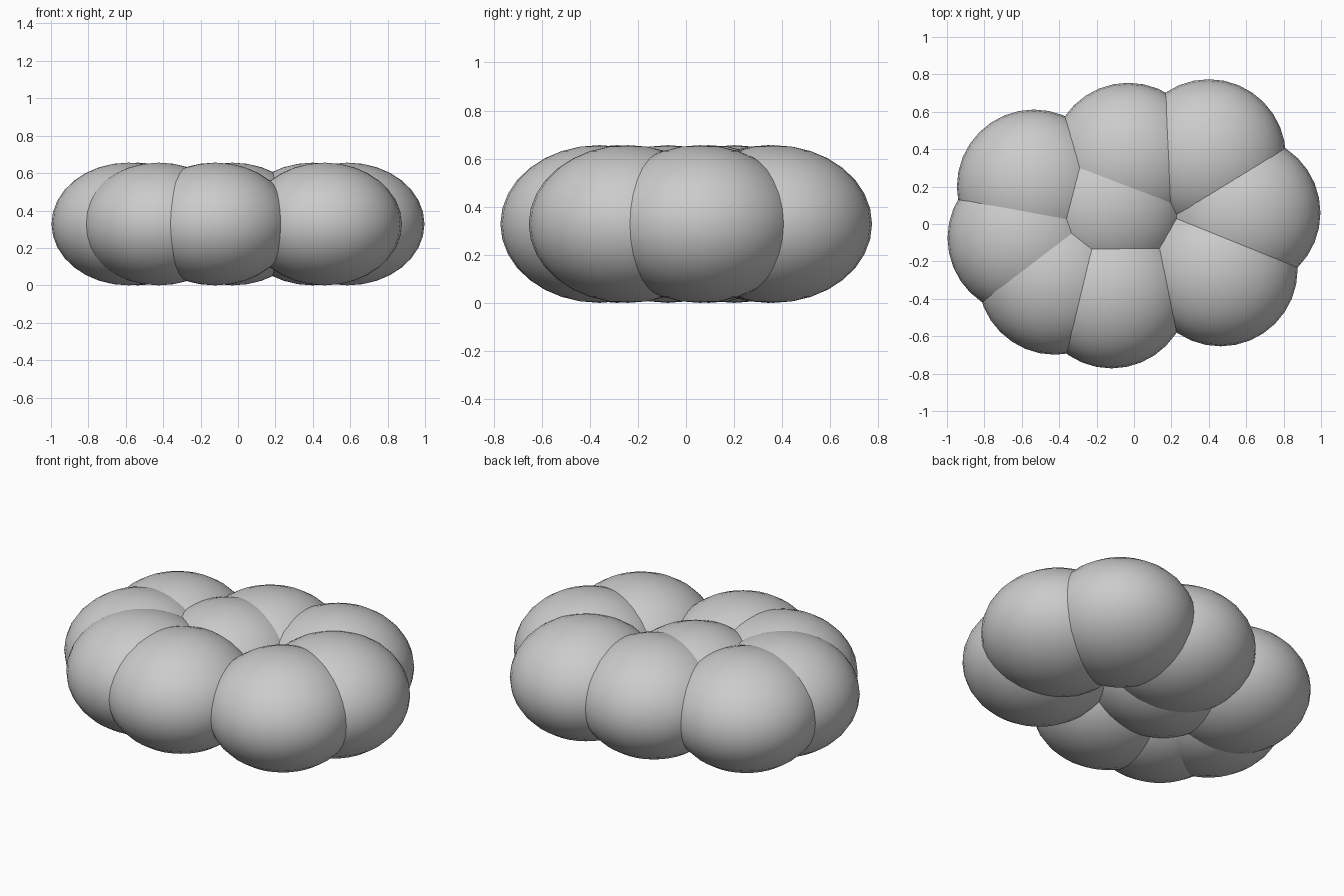
import bpy

if "Cube" in bpy.data.objects:
    bpy.data.objects.remove(bpy.data.objects["Cube"])

RADIUS = 0.412   # horizontal radius of every lobe
HEIGHT = 0.328   # vertical half-height of every lobe


def lobe(name, x, y):
    bpy.ops.mesh.primitive_uv_sphere_add(segments=32, ring_count=16, radius=1,
                                         location=(x, y, HEIGHT))
    ob = bpy.context.object
    ob.name = name
    ob.scale = (RADIUS, RADIUS, HEIGHT)
    bpy.ops.object.transform_apply(location=False, rotation=False, scale=True)
    bpy.ops.object.shade_smooth()
    return ob


# Middle lobe
lobe("centre_lobe", -0.125, 0.094)

# Irregular ring of eight overlapping lobes
ring = [(0.585, 0.06), (0.40, 0.362), (-0.03, 0.343), (-0.535, 0.20),
        (-0.585, -0.075), (-0.423, -0.287), (-0.12, -0.36), (0.463, -0.242)]
for i, (x, y) in enumerate(ring):
    lobe(f"outer_lobe_{i + 1}", x, y)
